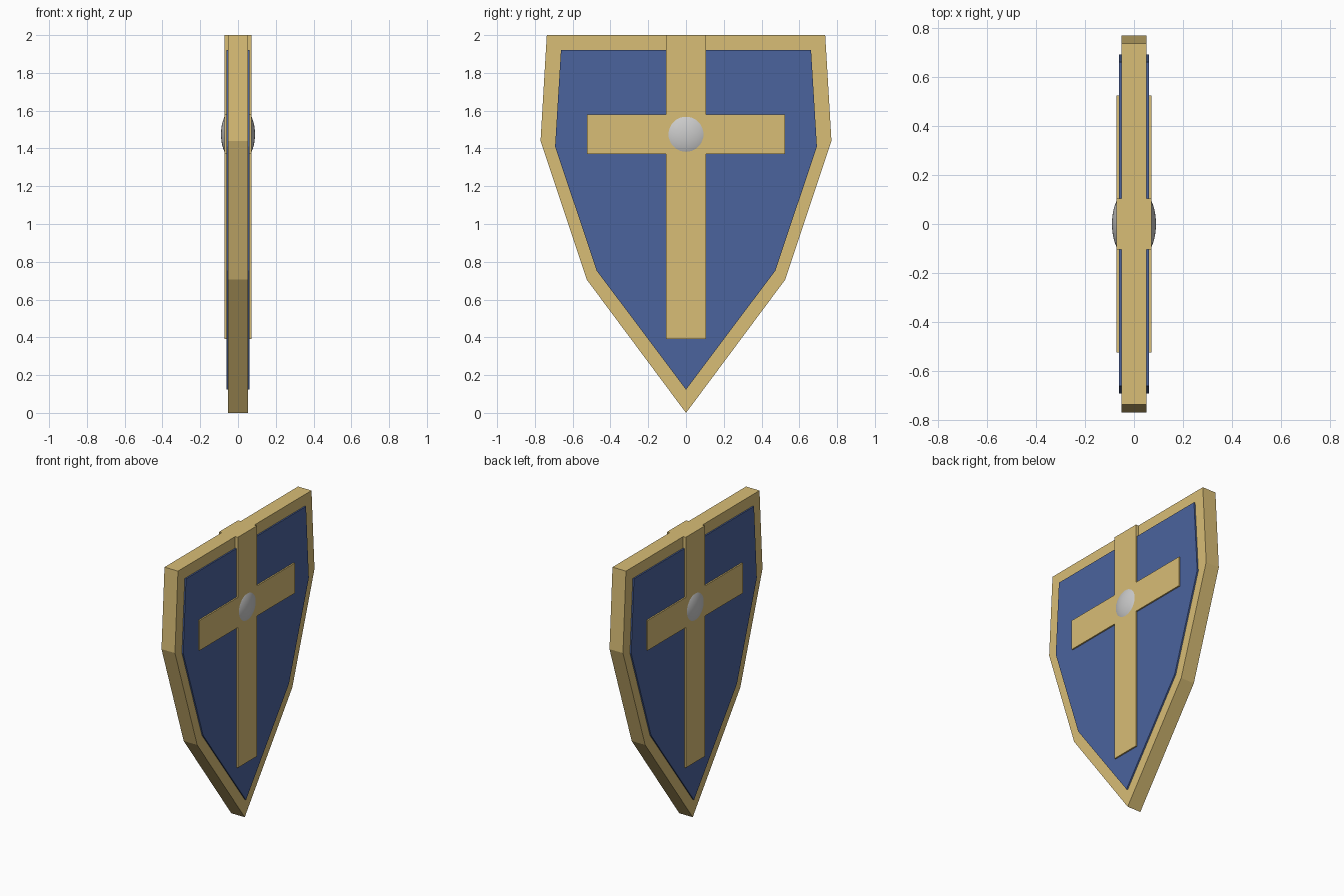
import bpy, bmesh

if "Cube" in bpy.data.objects:
    bpy.data.objects.remove(bpy.data.objects["Cube"])


def paint(name, rgb):
    mat = bpy.data.materials.new(name)
    mat.diffuse_color = (*rgb, 1)
    mat.use_nodes = True
    mat.node_tree.nodes["Principled BSDF"].inputs["Base Color"].default_value = mat.diffuse_color
    return mat


def plate(name, half, depth, mat):
    """Mirror a half outline of (y, z) points across y = 0 and extrude it from -depth to +depth in x."""
    outline = half + [(-y, z) for y, z in reversed(half) if y > 0]
    bm = bmesh.new()
    face = bm.faces.new([bm.verts.new((-depth, y, z)) for y, z in outline])
    new = bmesh.ops.extrude_face_region(bm, geom=[face])["geom"]
    verts = [g for g in new if isinstance(g, bmesh.types.BMVert)]
    bmesh.ops.translate(bm, vec=(2 * depth, 0, 0), verts=verts)
    bmesh.ops.recalc_face_normals(bm, faces=bm.faces)
    mesh = bpy.data.meshes.new(name)
    bm.to_mesh(mesh)
    bm.free()
    mesh.materials.append(mat)
    obj = bpy.data.objects.new(name, mesh)
    bpy.context.collection.objects.link(obj)
    return obj


gold = paint("gold", (0.69, 0.51, 0.18))
blue = paint("blue", (0.07, 0.125, 0.34))

# Shield body whose edge shows as the gold border
plate("shield_rim", [(0, 0), (0.525, 0.705), (0.77, 1.44), (0.737, 2.0)], 0.052, gold)

# Blue field, slightly raised on both sides
plate("shield_field", [(0, 0.123), (0.473, 0.753), (0.693, 1.41), (0.662, 1.92)], 0.062, blue)

# Cross running through to both sides
plate("cross", [(0.105, 0.39), (0.105, 1.37), (0.525, 1.37), (0.525, 1.58),
                (0.105, 1.58), (0.105, 2.0)], 0.072, gold)

# Flattened round boss, domed on both sides
bpy.ops.mesh.primitive_uv_sphere_add(segments=48, ring_count=32, radius=1, location=(0, 0, 1.475))
boss = bpy.context.object
boss.name = "boss"
boss.scale = (0.09, 0.155, 0.155)
bpy.ops.object.transform_apply(location=False, rotation=False, scale=True)
bpy.ops.object.shade_smooth()
